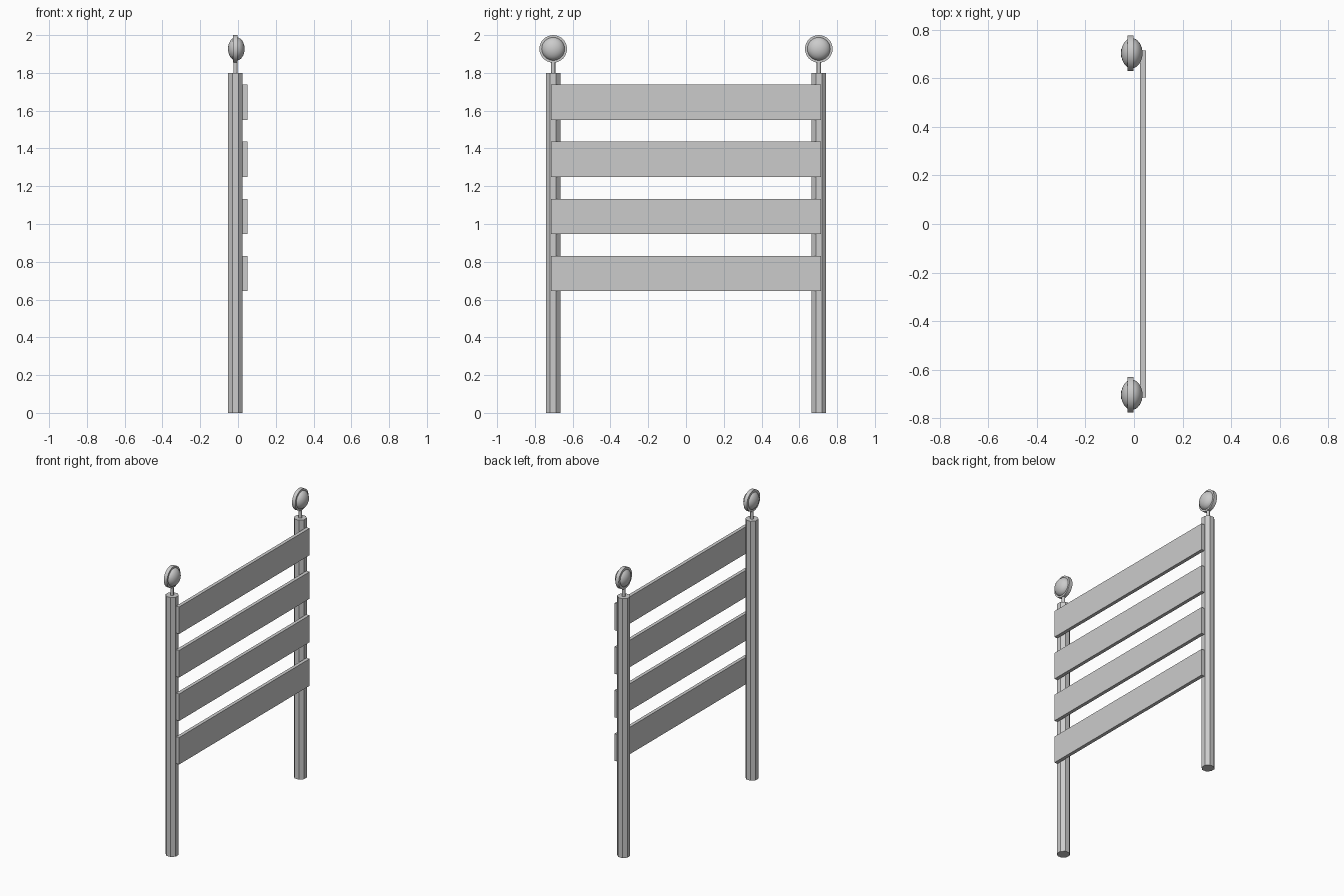
import bpy
from math import pi, radians

cube = bpy.data.objects.get("Cube")
if cube:
    bpy.data.objects.remove(cube)

grey = bpy.data.materials.new("light grey")
grey.use_nodes = True
grey.diffuse_color = (0.6, 0.6, 0.6, 1)
grey.node_tree.nodes["Principled BSDF"].inputs["Base Color"].default_value = (0.6, 0.6, 0.6, 1)

POST_X = -0.014
POST_Y = 0.703
LAMP_Z = 1.927


def finish(name, smooth=None):
    ob = bpy.context.object
    ob.name = name
    ob.data.materials.append(grey)
    bpy.ops.object.transform_apply(location=False, rotation=True, scale=True)
    if smooth:
        bpy.ops.object.shade_smooth_by_angle(angle=radians(smooth))
    return ob


def cylinder(name, sides, radius, depth, loc, rot=(0, 0, 0), smooth=None):
    bpy.ops.mesh.primitive_cylinder_add(vertices=sides, radius=radius, depth=depth,
                                        location=loc, rotation=rot)
    return finish(name, smooth)


# Posts, each topped by a stem and a round warning lamp
for side, y in (("front", -POST_Y), ("back", POST_Y)):
    cylinder(side + "_post", 8, 0.042, 1.8, (POST_X, y, 0.9), (0, 0, pi / 8))
    cylinder(side + "_lamp_stem", 12, 0.011, 0.08, (POST_X, y, 1.83), smooth=40)
    cylinder(side + "_lamp_rim", 32, 0.073, 0.025, (POST_X, y, LAMP_Z), (0, pi / 2, 0), 40)
    bpy.ops.mesh.primitive_uv_sphere_add(segments=32, ring_count=16, radius=1,
                                         location=(-0.009, y, LAMP_Z), rotation=(0, pi / 2, 0))
    bpy.context.object.scale = (0.062, 0.062, 0.044)
    finish(side + "_lamp_lens", 60)

# Four boards fixed across the posts
for i in range(4):
    bpy.ops.mesh.primitive_cube_add(size=1, location=(0.037, 0, 0.738 + 0.302 * i))
    bpy.context.object.scale = (0.024, 1.43, 0.187)
    finish("board_%d" % (i + 1))
